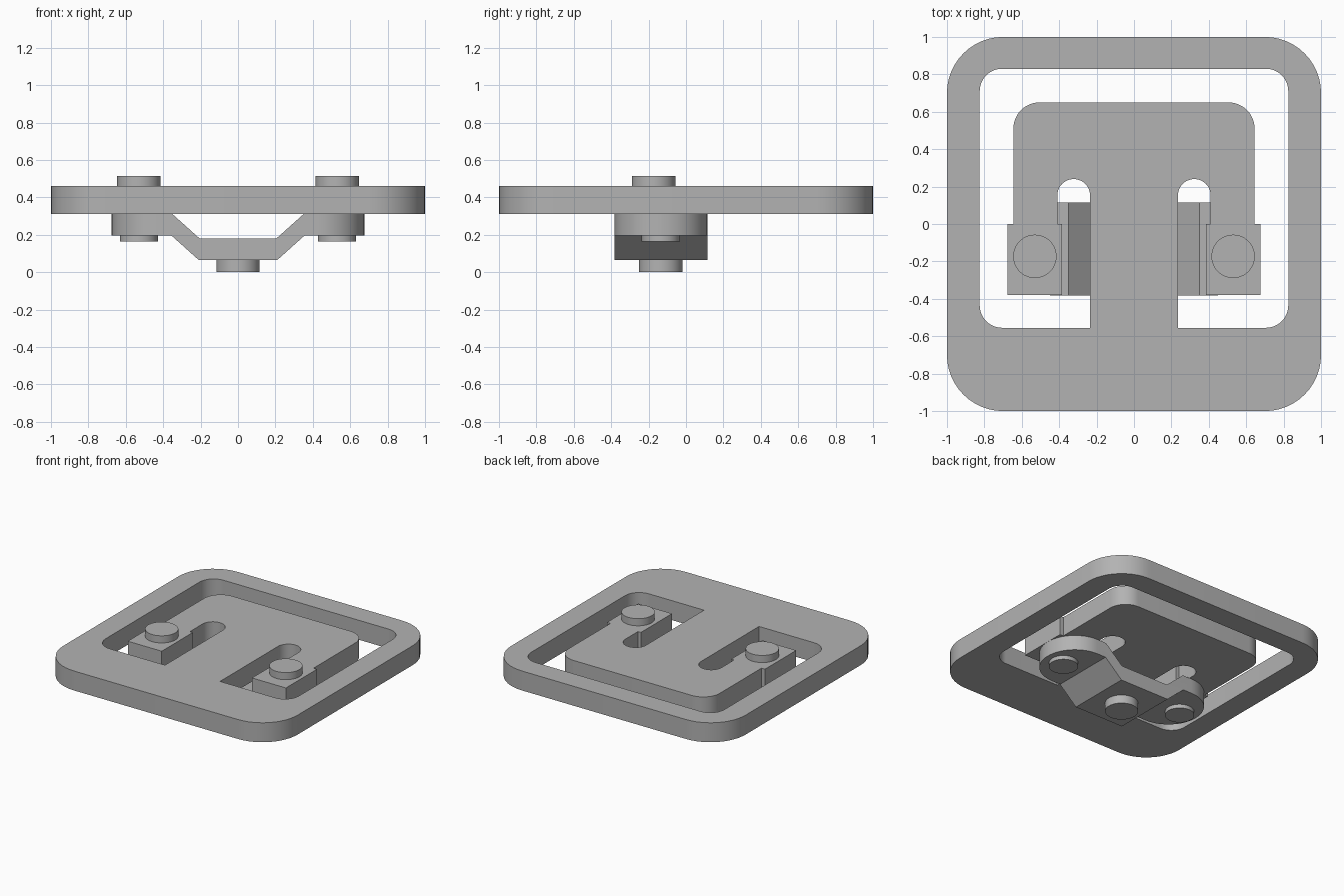
import bpy, bmesh, math
from mathutils import Vector

cube = bpy.data.objects.get("Cube")
if cube:
    bpy.data.objects.remove(cube, do_unlink=True)

# Single plain grey
GREY = (0.45, 0.45, 0.45, 1)
grey = bpy.data.materials.new("plain grey")
grey.use_nodes = True
grey.diffuse_color = GREY
grey.node_tree.nodes["Principled BSDF"].inputs["Base Color"].default_value = GREY


def rounded(corners, steps=12):
    """Outline from (x, y, radius) corners, with arcs at the rounded ones."""
    out = []
    for i, (x, y, r) in enumerate(corners):
        p = Vector((x, y))
        if not r:
            out.append(p)
            continue
        a = (Vector(corners[i - 1][:2]) - p).normalized()
        b = (Vector(corners[(i + 1) % len(corners)][:2]) - p).normalized()
        centre = p + (a + b) * r
        for k in range(steps + 1):
            t = k / steps * math.pi / 2
            out.append(centre - b * r * math.cos(t) - a * r * math.sin(t))
    return out


def prism(name, loops, z0, z1):
    """Extrude an outline, with optional holes, from z0 to z1."""
    bm = bmesh.new()
    edges = []
    for loop in loops:
        vs = [bm.verts.new((p[0], p[1], z0)) for p in loop]
        edges += [bm.edges.new((v, vs[(i + 1) % len(vs)])) for i, v in enumerate(vs)]
    if len(loops) == 1:
        bm.faces.new(vs)
    else:
        bmesh.ops.triangle_fill(bm, edges=edges, use_beauty=True)
    new = bmesh.ops.extrude_face_region(bm, geom=bm.faces[:])["geom"]
    top = [g for g in new if isinstance(g, bmesh.types.BMVert)]
    bmesh.ops.translate(bm, verts=top, vec=(0, 0, z1 - z0))
    bmesh.ops.recalc_face_normals(bm, faces=bm.faces[:])
    mesh = bpy.data.meshes.new(name)
    bm.to_mesh(mesh)
    bm.free()
    mesh.materials.append(grey)
    obj = bpy.data.objects.new(name, mesh)
    bpy.context.collection.objects.link(obj)
    return obj


def smooth(obj):
    bpy.ops.object.select_all(action="DESELECT")
    obj.select_set(True)
    bpy.context.view_layer.objects.active = obj
    bpy.ops.object.shade_smooth_by_angle(angle=math.radians(30))


def mirrored(half):
    return half + [(-x, *rest) for x, *rest in reversed(half)]


def stud(name, x, y, r, z0, z1):
    ring = [(x + r * math.cos(k * math.tau / 48), y + r * math.sin(k * math.tau / 48))
            for k in range(48)]
    smooth(prism(name, [ring], z0, z1))


# Frame plate: the C-shaped opening leaves a tongue with two slotted arms
frame = mirrored([(1, -1, 0.3), (1, 1, 0.3)])
opening = [(0.235, -0.555, 0), (0.825, -0.555, 0.12), (0.825, 0.83, 0.12)]
tongue = [(0.645, 0.65, 0.14), (0.645, 0, 0), (0.675, 0, 0), (0.675, -0.38, 0),
          (0.385, -0.38, 0), (0.385, 0, 0), (0.41, 0, 0),
          (0.41, 0.24, 0.087), (0.235, 0.24, 0.087)]
left_tongue = [(-x, y, r) for x, y, r in reversed(tongue)]
hole = mirrored(opening) + left_tongue + tongue
smooth(prism("frame_plate", [rounded(frame), rounded(hole)], 0.31, 0.46))

# Dropped bridge bar: bent profile trimmed to round ends
lower = [(0.21, 0.065), (0.355, 0.195), (0.75, 0.195)]
upper = [(0.75, 0.31), (0.35, 0.31), (0.205, 0.18)]
bar = prism("bridge_bar", [mirrored(lower + upper)[:6] +
            [(-x, z) for x, z in reversed(lower + upper)]], -0.2, 0.5)
bar.rotation_euler.x = math.pi / 2
R = 0.247
ends = mirrored([(0.675, -0.382, R), (0.675, 0.114, R)])
trim = prism("bar_trim", [rounded(ends, 16)], -0.1, 0.6)
trim.hide_render = True
mod = bar.modifiers.new("round ends", "BOOLEAN")
mod.operation, mod.solver, mod.object = "INTERSECT", "EXACT", trim
bpy.context.view_layer.objects.active = bar
bpy.ops.object.modifier_apply(modifier=mod.name)
bpy.data.objects.remove(trim, do_unlink=True)
smooth(bar)

# Studs above and below the arms, and under the bar
for side, s in (("left", 1), ("right", -1)):
    stud(side + "_top_stud", s * 0.53, -0.173, 0.116, 0.46, 0.515)
    stud(side + "_lower_stud", s * 0.53, -0.135, 0.102, 0.165, 0.195)
stud("centre_foot", 0, -0.135, 0.116, 0, 0.065)
